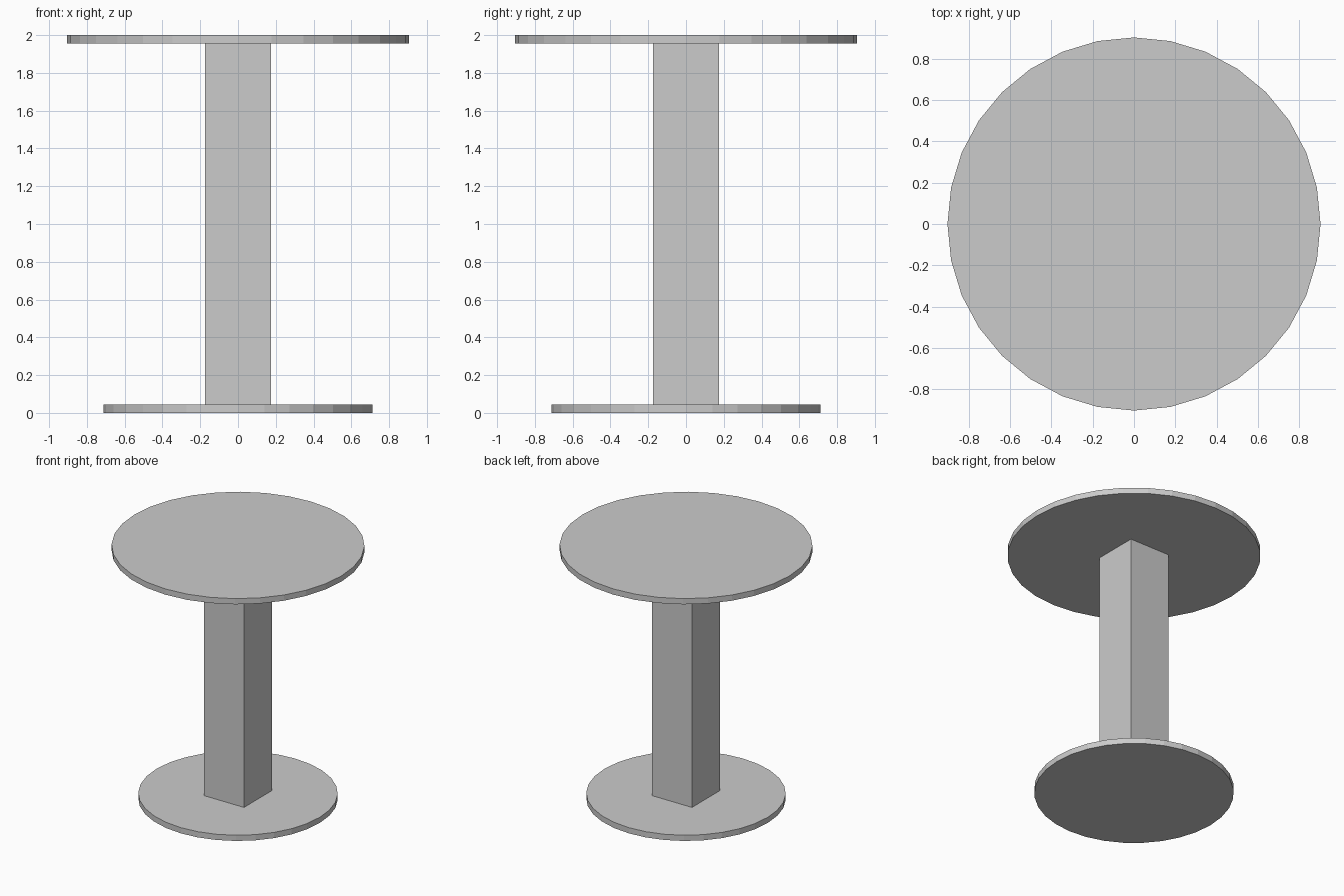
import bpy

if "Cube" in bpy.data.objects:
    bpy.data.objects.remove(bpy.data.objects["Cube"])

HEIGHT = 2.0
PLATE = 0.045   # thickness of both discs


def disc(name, radius, z_bottom):
    bpy.ops.mesh.primitive_cylinder_add(
        vertices=32, radius=radius, depth=PLATE,
        location=(0, 0, z_bottom + PLATE / 2))
    bpy.context.object.name = name


# Round foot and table top
disc("base_plate", 0.713, 0)
disc("table_top", 0.904, HEIGHT - PLATE)

# Square column between the discs
bpy.ops.mesh.primitive_cube_add(size=1, location=(0, 0, HEIGHT / 2))
column = bpy.context.object
column.name = "column"
column.scale = (0.348, 0.348, HEIGHT - 2 * PLATE)
bpy.ops.object.transform_apply(location=False, rotation=False, scale=True)
